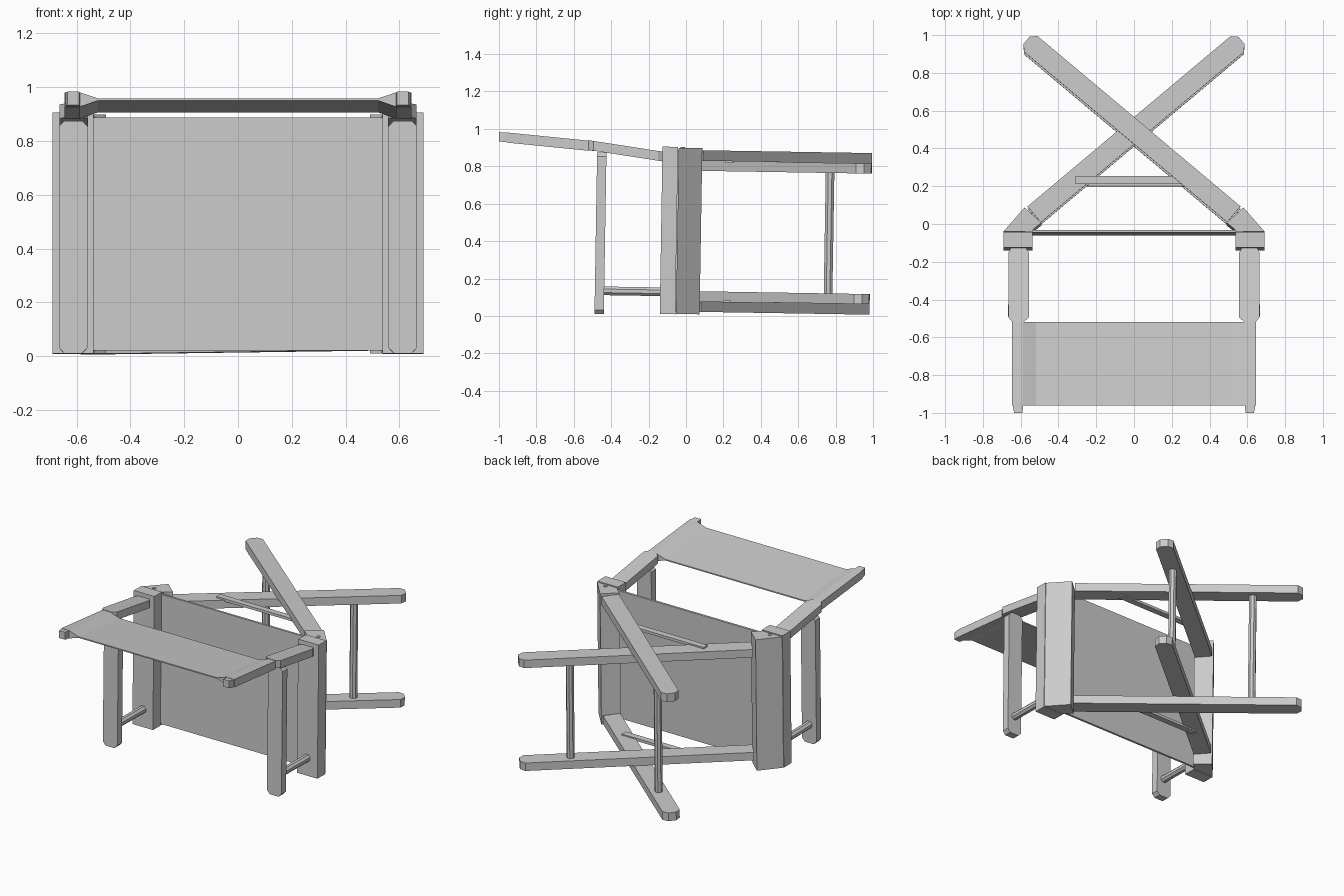
import bpy
from math import sin, cos, radians
from mathutils import Vector, Matrix
import bmesh

if "Cube" in bpy.data.objects:
    bpy.data.objects.remove(bpy.data.objects["Cube"])

# The folded chair lies on its back with a very slight lean about x
LEAN = Matrix.Translation((0, 0, .455)) @ Matrix.Rotation(-.0165, 4, 'X')


def loft(name, ring_a, ring_b, matrix=LEAN):
    """Solid between two matching rings of 3D points."""
    bm = bmesh.new()
    a = [bm.verts.new(matrix @ Vector(p)) for p in ring_a]
    b = [bm.verts.new(matrix @ Vector(p)) for p in ring_b]
    bm.faces.new(a)
    bm.faces.new(b)
    n = len(a)
    for i in range(n):
        j = (i + 1) % n
        bm.faces.new((a[i], a[j], b[j], b[i]))
    bmesh.ops.recalc_face_normals(bm, faces=bm.faces)
    mesh = bpy.data.meshes.new(name)
    bm.to_mesh(mesh)
    bm.free()
    ob = bpy.data.objects.new(name, mesh)
    bpy.context.collection.objects.link(ob)
    return ob


def prism(name, outline, z0, z1):
    return loft(name, [(x, y, z0) for x, y in outline], [(x, y, z1) for x, y in outline])


def box(name, x0, x1, y0, y1, z0, z1):
    return prism(name, [(x0, y0), (x1, y0), (x1, y1), (x0, y1)], z0, z1)


def rod(name, p, q, r, sides=8):
    p, q = Vector(p), Vector(q)
    rot = (q - p).to_track_quat('Z', 'Y')
    ring = [rot @ Vector((r * cos(radians(360 * (i + .5) / sides)),
                          r * sin(radians(360 * (i + .5) / sides)), 0)) for i in range(sides)]
    return loft(name, [p + v for v in ring], [q + v for v in ring])


def sloped(name, outline, height, half=.026):
    """Plank whose height follows its y position (already in world space)."""
    return loft(name, [(x, y, height(y) - half) for x, y in outline],
                [(x, y, height(y) + half) for x, y in outline], Matrix())


def lower_height(y):
    return .853 - (y + .13) * .155


def upper_height(y):
    return .908 - (y + .5) * .1


# Seat fabric
box("seat", -.58, .58, -.053, -.038, -.434, .432)

# Crossing legs: outer frame starts at +x, inner frame at -x
ang = radians(40)
for s, frame, z0, z1 in ((1, "outer", .376, .432), (-1, "inner", .322, .376)):
    along = Vector((-s * cos(ang), sin(ang)))
    across = Vector((sin(ang), s * cos(ang)))
    shape = [(-.69, -.055), (.713, -.055), (.743, -.025), (.743, .025), (.713, .055), (-.69, .055)]
    outline = [Vector((0, .488)) + along * a + across * c for a, c in shape]
    for side in (1, -1):
        prism(frame + "_leg", outline, side * z0, side * z1)
    x = -s * .328
    rod(frame + "_leg_rod", (x, .765, -z0 - .01), (x, .765, z0 + .01), .025)

# Thin stretchers between the legs
for side in (1, -1):
    box("stretcher", -.31, .31, .206, .248, side * .368, side * .386)

for s in (1, -1):
    # Side rails, angled brackets and hinge pins
    box("side_rail", s * .537, s * .69, -.133, -.05, -.447, .448)
    prism("leg_bracket", [(s * x, y) for x, y in
                          ((.535, -.046), (.69, -.046), (.58, .08), (.49, .0), (.535, -.037))],
          -.445, .443)
    rod("hinge_pin", (s * .612, -.025, .44), (s * .612, -.025, .448), .012)

    # Arm rest, chamfered at both ends
    arm = [(.58, -.453), (.645, -.453), (.666, -.43), (.666, .39), (.645, .412),
           (.58, .412), (.558, .39), (.558, -.43)]
    loft("arm_rest", [(s * x, -.482, z) for x, z in arm], [(s * x, -.432, z) for x, z in arm])
    rod("arm_peg", (s * .612, -.44, -.328), (s * .612, -.12, -.328), .025)

    # Back posts: broad lower part, slim upper part
    sloped("lower_back_post", [(s * x, y) for x, y in
                               ((.575, -.12), (.648, -.12), (.664, -.15), (.664, -.495), (.643, -.52),
                                (.585, -.52), (.557, -.495), (.557, -.15))], lower_height)
    sloped("upper_back_post", [(s * x, y) for x, y in
                               ((.588, -.49), (.641, -.49), (.641, -.97), (.634, -1.0),
                                (.59, -1.0), (.588, -.97))], upper_height, .025)

# Back fabric with a sleeve round each post
half = [(.52, -.004), (.588, -.027), (.645, -.027), (.645, .027), (.588, .027), (.52, .004)]
section = half + [(-x, z) for x, z in reversed(half)]
loft("back_fabric", [(x, -.52, upper_height(-.52) + z) for x, z in section],
     [(x, -.96, upper_height(-.96) + z) for x, z in section], Matrix())
